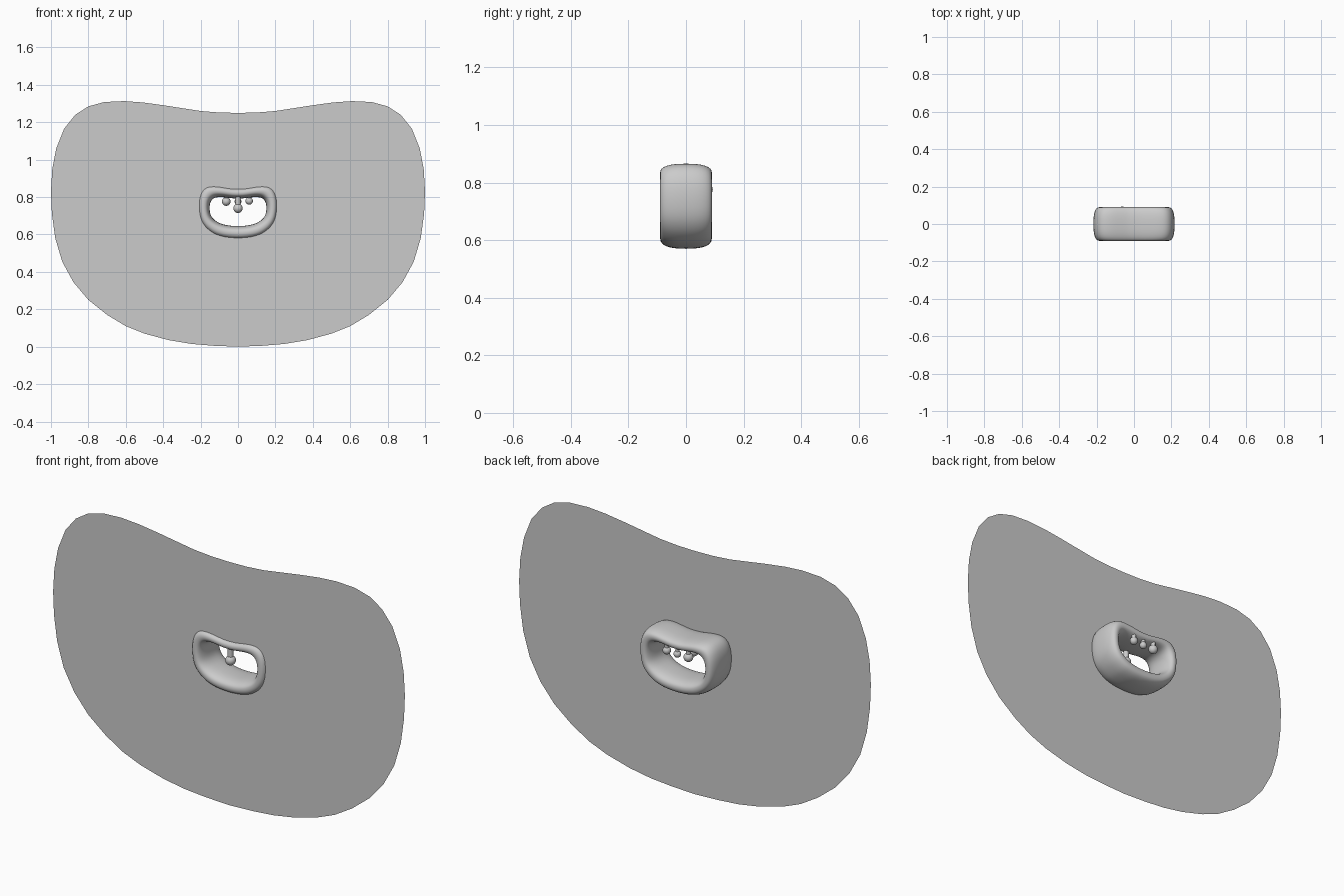
import bpy, bmesh, math
from mathutils import Vector

if "Cube" in bpy.data.objects:
    bpy.data.objects.remove(bpy.data.objects["Cube"])

grey = bpy.data.materials.new("plain_grey")
grey.diffuse_color = (0.6, 0.6, 0.6, 1)
grey.use_nodes = True
grey.node_tree.nodes["Principled BSDF"].inputs["Base Color"].default_value = grey.diffuse_color

# Right half of the bean outline (x, z), bottom centre to top centre
HALF = [(0, 0), (.13, .005), (.25, .015), (.37, .035), (.5, .07), (.6, .11),
        (.7, .17), (.8, .25), (.88, .345), (.94, .455), (.977, .58), (.995, .71),
        (1, .83), (.993, .95), (.972, 1.06), (.93, 1.165), (.87, 1.24), (.8, 1.285),
        (.715, 1.308), (.61, 1.313), (.51, 1.306), (.4, 1.291), (.2, 1.26),
        (.1, 1.252), (0, 1.25)]
BEAN = [Vector(p) for p in HALF + [(-x, z) for x, z in HALF[-2:0:-1]]]


def refine(loop):
    """Insert a smooth midpoint between neighbours of a closed loop."""
    n, out = len(loop), []
    for i in range(n):
        a, b, c, d = (loop[(i + k) % n] for k in (-1, 0, 1, 2))
        out += [b, (b + c) * 0.5625 - (a + d) * 0.0625]
    return out


def scaled(loop, sx, sz, z0):
    return [Vector((p.x * sx, z0 + p.y * sz)) for p in loop]


def loft(name, rings, closed, smooth):
    """Skin quads between successive vertex loops."""
    bm = bmesh.new()
    rows = [[bm.verts.new(p) for p in r] for r in rings]
    n, m = len(rows[0]), len(rows)
    for j in range(m if closed else m - 1):
        a, b = rows[j], rows[(j + 1) % m]
        for i in range(n):
            k = (i + 1) % n
            bm.faces.new((a[i], a[k], b[k], b[i]))
    if closed:
        bmesh.ops.recalc_face_normals(bm, faces=bm.faces)
    for f in bm.faces:
        f.smooth = smooth
    me = bpy.data.meshes.new(name)
    bm.to_mesh(me)
    bm.free()
    me.materials.append(grey)
    ob = bpy.data.objects.new(name, me)
    bpy.context.collection.objects.link(ob)
    return ob


def power(v, e):
    return math.copysign(abs(v) ** e, v)


# Thick rounded ring
fine = refine(BEAN)
outer = scaled(fine, .217, .225, .57)
inner = scaled(fine, .152, .118, .645)
sections = []
STEPS = 32
for s in range(STEPS):
    a = 2 * math.pi * s / STEPS
    t = 0.5 + 0.5 * power(math.cos(a), 0.8)
    y = 0.09 * power(math.sin(a), 0.8)
    sections.append([(p.x, y, p.y) for p in (i.lerp(o, t) for i, o in zip(inner, outer))])
loft("ring", sections, True, True)

# Flat sheet around the ring, with its opening hidden inside the ring wall
SHEET_Y = -0.073
hole = [i.lerp(o, 0.8) for i, o in zip(inner[::2], outer[::2])]
loft("sheet", [[(p.x, SHEET_Y, p.y) for p in loop] for loop in (BEAN, hole)], False, False)


def bead(name, x, y, z, r):
    """Ball hanging on a short stalk from the top of the opening."""
    bpy.ops.mesh.primitive_uv_sphere_add(segments=24, ring_count=12, radius=r, location=(x, y, z))
    ball = bpy.context.object
    ball.name = name + "_ball"
    top = 0.815
    bpy.ops.mesh.primitive_cylinder_add(vertices=16, radius=r * 0.55, depth=top - z,
                                        location=(x, y, (top + z) / 2))
    stalk = bpy.context.object
    stalk.name = name + "_stalk"
    for ob in (ball, stalk):
        ob.data.materials.append(grey)
        ob.select_set(True)
        bpy.context.view_layer.objects.active = ob
        bpy.ops.object.shade_smooth_by_angle()


# Hanging beads: one low at the front, three at the back
bead("front_bead", 0, -.06, .74, .025)
bead("back_left_bead", -.063, .07, .776, .023)
bead("back_middle_bead", 0, .07, .776, .018)
bead("back_right_bead", .06, .07, .779, .02)
